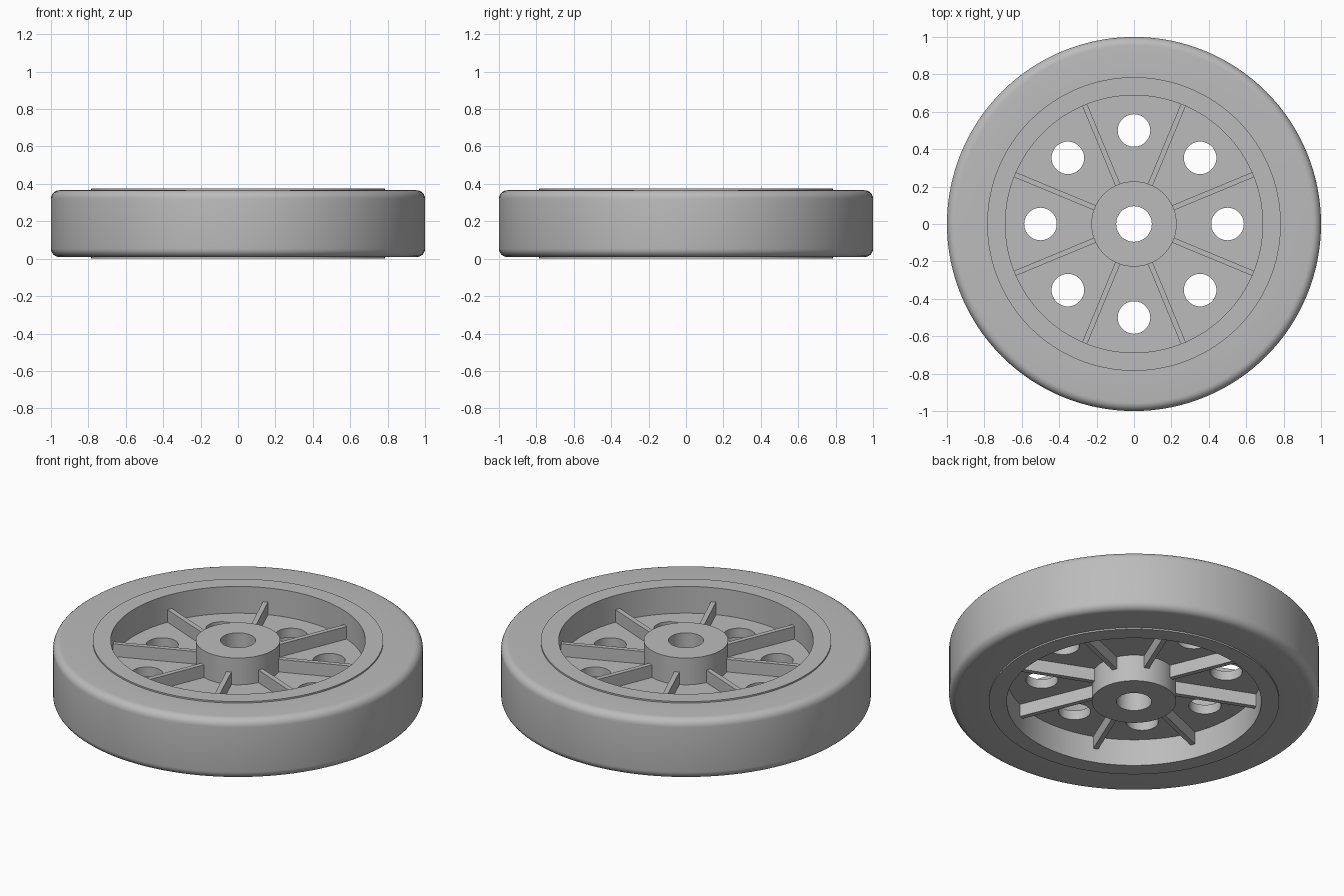
import bpy, bmesh, math
from mathutils import Matrix

if "Cube" in bpy.data.objects:
    bpy.data.objects.remove(bpy.data.objects["Cube"], do_unlink=True)

SEGMENTS = 128
HEIGHT = 0.375
MID = HEIGHT / 2
HUB_R, BORE_R = 0.228, 0.095
RIM_IN, RIM_OUT = 0.688, 0.785
WEB_HALF, RIB_HALF = 0.028, 0.103
SPOKES = 8

grey = bpy.data.materials.new("plain grey")
grey.use_nodes = True
colour = (0.5, 0.5, 0.5, 1)
grey.diffuse_color = colour
grey.node_tree.nodes["Principled BSDF"].inputs["Base Color"].default_value = colour


def add_object(name, bm):
    bmesh.ops.recalc_face_normals(bm, faces=bm.faces)
    mesh = bpy.data.meshes.new(name)
    bm.to_mesh(mesh)
    bm.free()
    mesh.materials.append(grey)
    obj = bpy.data.objects.new(name, mesh)
    bpy.context.collection.objects.link(obj)
    return obj


def lathe(name, profile):
    """Turn a closed (radius, z) profile around the axle."""
    bm = bmesh.new()
    rings = []
    for i in range(SEGMENTS):
        a = math.tau * i / SEGMENTS
        rings.append([bm.verts.new((r * math.cos(a), r * math.sin(a), z)) for r, z in profile])
    n = len(profile)
    for i, ring in enumerate(rings):
        after = rings[(i + 1) % SEGMENTS]
        for j in range(n):
            k = (j + 1) % n
            bm.faces.new((ring[j], after[j], after[k], ring[k]))
    return add_object(name, bm)


def band(inner, outer, half):
    return [(inner, MID - half), (outer, MID - half), (outer, MID + half), (inner, MID + half)]


def rounded_band(inner, outer, half, radius, steps=6):
    """Band whose two outer corners are rounded."""
    points = [(inner, MID + half), (inner, MID - half)]
    for sign in (-1, 1):
        for s in range(steps + 1):
            a = math.pi / 2 * (s / steps if sign > 0 else s / steps - 1)
            points.append((outer - radius + radius * math.cos(a),
                           MID + sign * (half - radius) + radius * math.sin(a)))
    return points


# Turned parts
hub = lathe("hub", band(BORE_R, HUB_R, MID))
rim = lathe("rim", band(RIM_IN, RIM_OUT, MID))
tyre = lathe("tyre", rounded_band(RIM_OUT, 1.0, MID - 0.009, 0.045))
web = lathe("web", band(HUB_R - 0.002, RIM_IN + 0.002, WEB_HALF))

# Round holes through the web
bm = bmesh.new()
for i in range(SPOKES):
    turn = Matrix.Rotation(math.tau * i / SPOKES, 4, "Z")
    bmesh.ops.create_cone(bm, cap_ends=True, segments=48, radius1=0.087, radius2=0.087,
                          depth=0.3, matrix=turn @ Matrix.Translation((0.5, 0, MID)))
cutter = add_object("hole_cutter", bm)
cutter.hide_render = True
cut = web.modifiers.new("holes", "BOOLEAN")
cut.operation = "DIFFERENCE"
cut.solver = "EXACT"
cut.object = cutter
bpy.context.view_layer.objects.active = web
bpy.ops.object.modifier_apply(modifier=cut.name)
bpy.data.objects.remove(cutter, do_unlink=True)

# Thin ribs between the holes, standing out on both sides of the web
bm = bmesh.new()
rib_in, rib_out = HUB_R - 0.003, RIM_IN + 0.002
for i in range(SPOKES):
    turn = Matrix.Rotation(math.tau * (i + 0.5) / SPOKES, 4, "Z")
    shape = (Matrix.Translation(((rib_in + rib_out) / 2, 0, MID))
             @ Matrix.Diagonal((rib_out - rib_in, 0.028, 2 * RIB_HALF, 1)))
    bmesh.ops.create_cube(bm, size=1, matrix=turn @ shape)
ribs = add_object("ribs", bm)

# Smooth the turned surfaces, keep the edges sharp
bpy.ops.object.select_all(action="DESELECT")
for obj in (hub, rim, tyre, web):
    obj.select_set(True)
bpy.context.view_layer.objects.active = tyre
bpy.ops.object.shade_smooth_by_angle(angle=math.radians(30))
